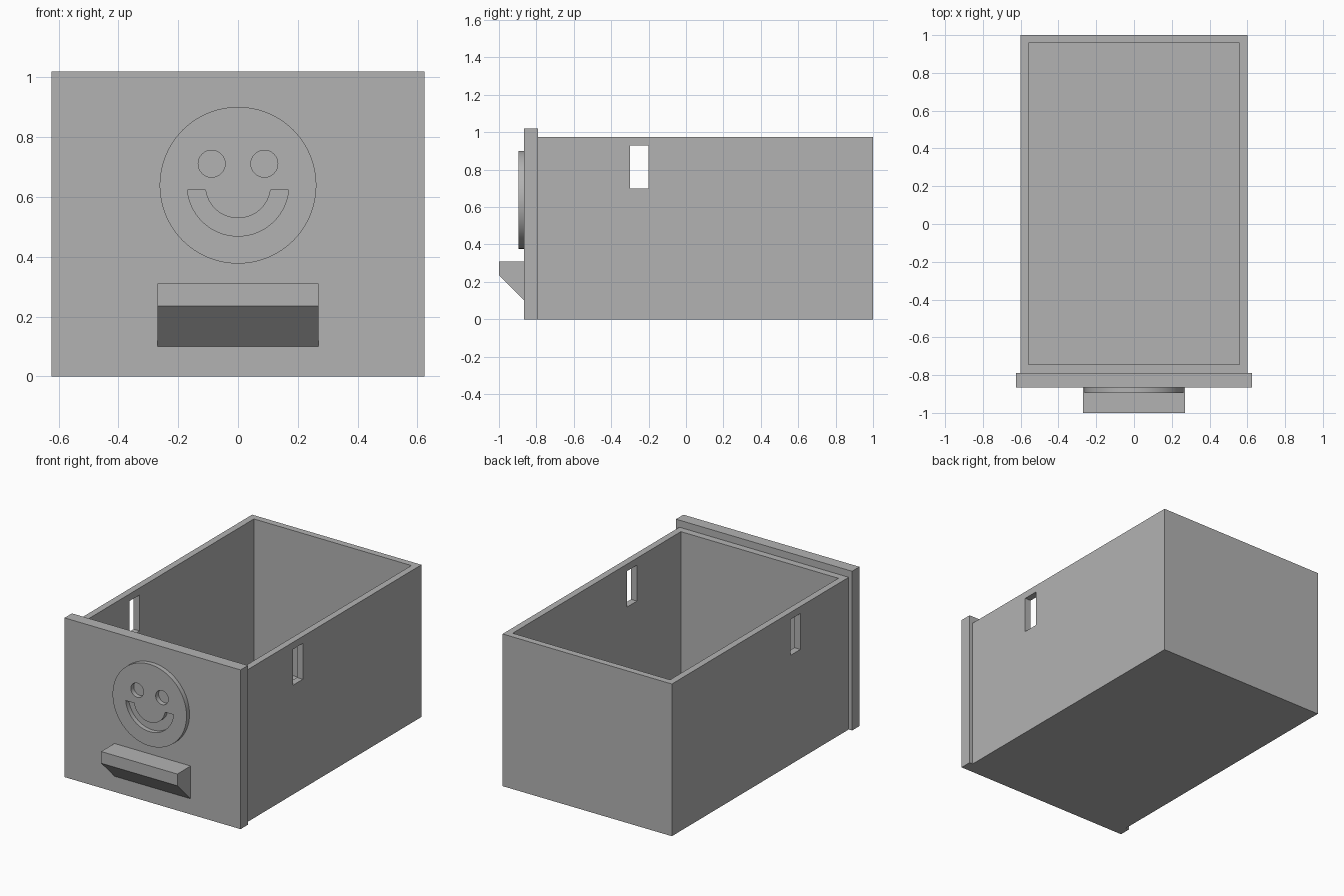
import bpy, bmesh
from math import cos, sin, asin, pi
from mathutils import Vector

if "Cube" in bpy.data.objects:
    bpy.data.objects.remove(bpy.data.objects["Cube"], do_unlink=True)

GREY = (0.45, 0.45, 0.45, 1)
mat = bpy.data.materials.new("plain_grey")
mat.use_nodes = True
mat.diffuse_color = GREY
mat.node_tree.nodes["Principled BSDF"].inputs["Base Color"].default_value = GREY


def prism(name, outline, direction):
    """Extrude a closed 3D outline along a vector."""
    bm = bmesh.new()
    face = bm.faces.new([bm.verts.new(p) for p in outline])
    new = bmesh.ops.extrude_face_region(bm, geom=[face])["geom"]
    bmesh.ops.translate(bm, vec=Vector(direction),
                        verts=[g for g in new if isinstance(g, bmesh.types.BMVert)])
    bmesh.ops.recalc_face_normals(bm, faces=bm.faces)
    mesh = bpy.data.meshes.new(name)
    bm.to_mesh(mesh)
    bm.free()
    obj = bpy.data.objects.new(name, mesh)
    bpy.context.collection.objects.link(obj)
    mesh.materials.append(mat)
    return obj


def box(name, x, y, z):
    outline = [(x[0], y[0], z[0]), (x[1], y[0], z[0]), (x[1], y[1], z[0]), (x[0], y[1], z[0])]
    return prism(name, outline, (0, 0, z[1] - z[0]))


def arc(cx, cz, r, start, end, n, y):
    return [(cx + r * cos(start + (end - start) * i / n), y,
             cz + r * sin(start + (end - start) * i / n)) for i in range(n + 1)]


def circle(name, cx, cz, r, y, depth, n=64):
    return prism(name, arc(cx, cz, r, 0, 2 * pi, n, y)[:-1], (0, depth, 0))


def cut(obj, cutters):
    """Subtract the cutters, bake the result and discard them."""
    for c in cutters:
        c.hide_render = True
        mod = obj.modifiers.new("cut", "BOOLEAN")
        mod.operation, mod.solver, mod.object = "DIFFERENCE", "EXACT", c
    bpy.context.view_layer.update()
    baked = bpy.data.meshes.new_from_object(
        obj.evaluated_get(bpy.context.evaluated_depsgraph_get()))
    obj.modifiers.clear()
    obj.data = baked
    for c in cutters:
        bpy.data.objects.remove(c, do_unlink=True)


# Open tray with a slot through both side walls
tray = box("drawer_tray", (-0.6, 0.6), (-0.79, 1), (0, 0.975))
cut(tray, [box("cavity", (-0.558, 0.558), (-0.745, 0.958), (0.045, 1.2)),
           box("side_slots", (-0.8, 0.8), (-0.3, -0.2), (0.7, 0.93))])

# Front panel
box("front_panel", (-0.624, 0.624), (-0.865, -0.79), (0, 1.02))

# Handle with a sloping underside
prism("handle", [(-0.27, -0.865, 0.31), (-0.27, -1, 0.31),
                 (-0.27, -1, 0.235), (-0.27, -0.865, 0.1)], (0.54, 0, 0))

# Raised round face with cut-out eyes and grin
CZ, CHORD, Y = 0.639, 0.623, -0.95
outer, inner = 0.17, 0.11
a, b = asin((CZ - CHORD) / outer), asin((CZ - CHORD) / inner)
grin = (arc(0, CZ, outer, pi + a, 2 * pi - a, 40, Y)
        + arc(0, CZ, inner, 2 * pi - b, pi + b, 40, Y))
disc = circle("smiling_disc", 0, CZ, 0.262, -0.895, 0.03, 96)
cut(disc, [prism("grin_cutter", grin, (0, 0.2, 0))]
    + [circle("eye_cutter", s * 0.088, 0.711, 0.045, Y, 0.2, 48) for s in (-1, 1)])
bpy.ops.object.select_all(action="DESELECT")
disc.select_set(True)
bpy.context.view_layer.objects.active = disc
bpy.ops.object.shade_smooth_by_angle(angle=0.6)
